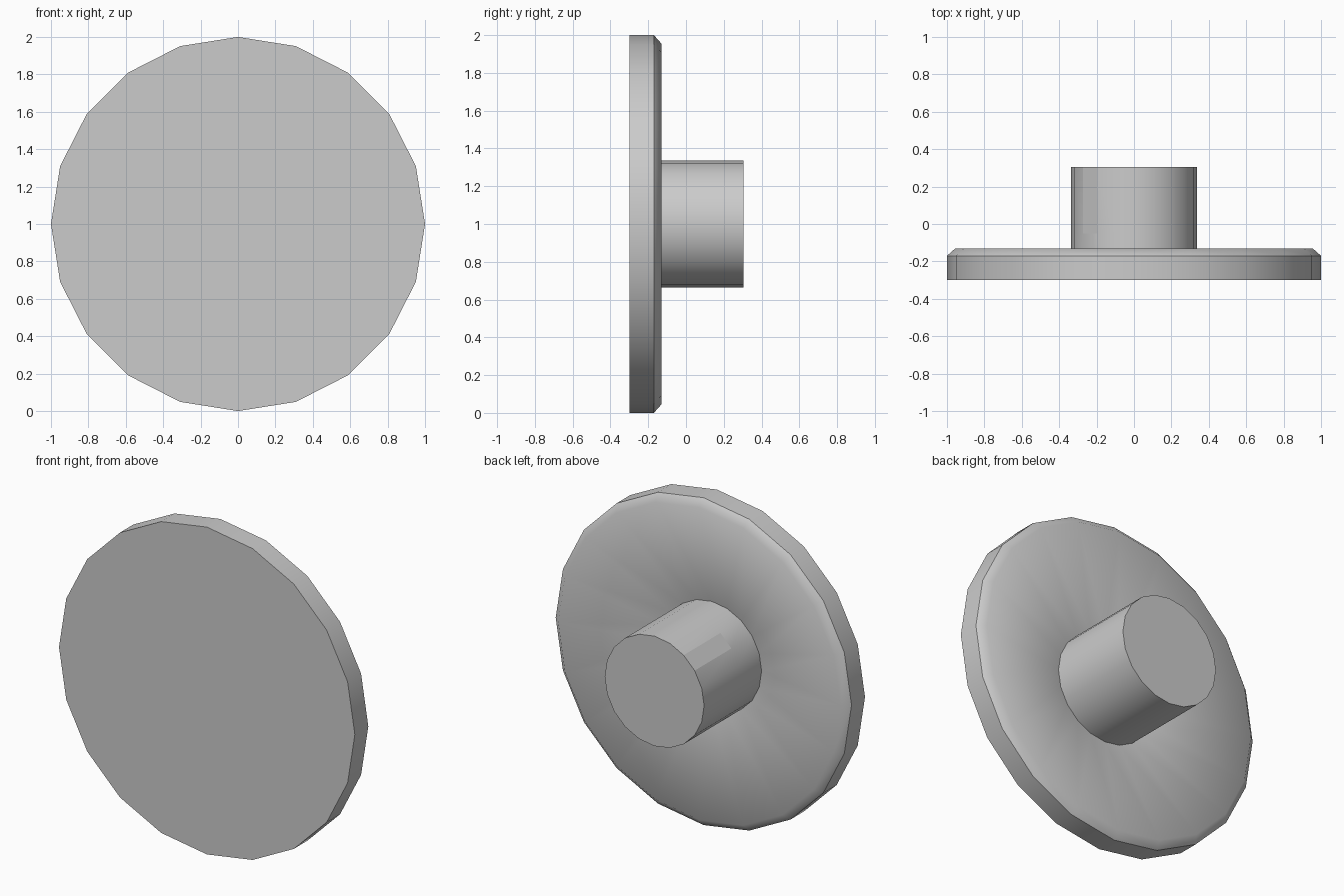
import bpy, bmesh, math

if "Cube" in bpy.data.objects:
    bpy.data.objects.remove(bpy.data.objects["Cube"])

SIDES = 20

def make_material(name, value):
    m = bpy.data.materials.new(name)
    m.diffuse_color = (value, value, value, 1)
    m.use_nodes = True
    m.node_tree.nodes["Principled BSDF"].inputs["Base Color"].default_value = m.diffuse_color
    return m

grey = make_material("plain grey", 0.6)

def lathe(name, profile, sharp_rings, cap_start, cap_end):
    """Spin (radius, y) points around the y axis at z = 1."""
    bm = bmesh.new()
    rings = []
    for r, y in profile:
        rings.append([bm.verts.new((r * math.cos(2 * math.pi * k / SIDES), y,
                                    1 + r * math.sin(2 * math.pi * k / SIDES)))
                      for k in range(SIDES)])
    for a, b in zip(rings, rings[1:]):
        for k in range(SIDES):
            n = (k + 1) % SIDES
            bm.faces.new((a[k], b[k], b[n], a[n])).smooth = True
    if cap_start:
        bm.faces.new(rings[0])
    if cap_end:
        bm.faces.new(list(reversed(rings[-1])))
    # crisp rings
    for i in sharp_rings:
        for k in range(SIDES):
            bm.edges.get((rings[i][k], rings[i][(k + 1) % SIDES])).smooth = False
    return bm, name

def finish(bm, name):
    me = bpy.data.meshes.new(name)
    bm.to_mesh(me)
    bm.free()
    me.materials.append(grey)
    ob = bpy.data.objects.new(name, me)
    bpy.context.collection.objects.link(ob)
    return ob

# Flanged disc: flat front, bevelled rim, dished back
finish(*lathe("disc", [(1, -0.30), (1, -0.17), (0.955, -0.13), (0.336, -0.25)],
              [0, 1, 3], True, False))

# Hub, with a flat key seat set flush in one upper-left facet
bm, name = lathe("hub", [(0.336, -0.25), (0.336, -0.05), (0.336, 0.305)],
                 [0, 2], False, True)
for f in bm.faces:
    c = f.calc_center_median()
    if len(f.verts) == 4 and c.y > 0 and abs(math.atan2(c.z - 1, c.x) - math.radians(135)) < 0.05:
        f.smooth = False
        for e in f.edges:
            e.smooth = False
finish(bm, name)
